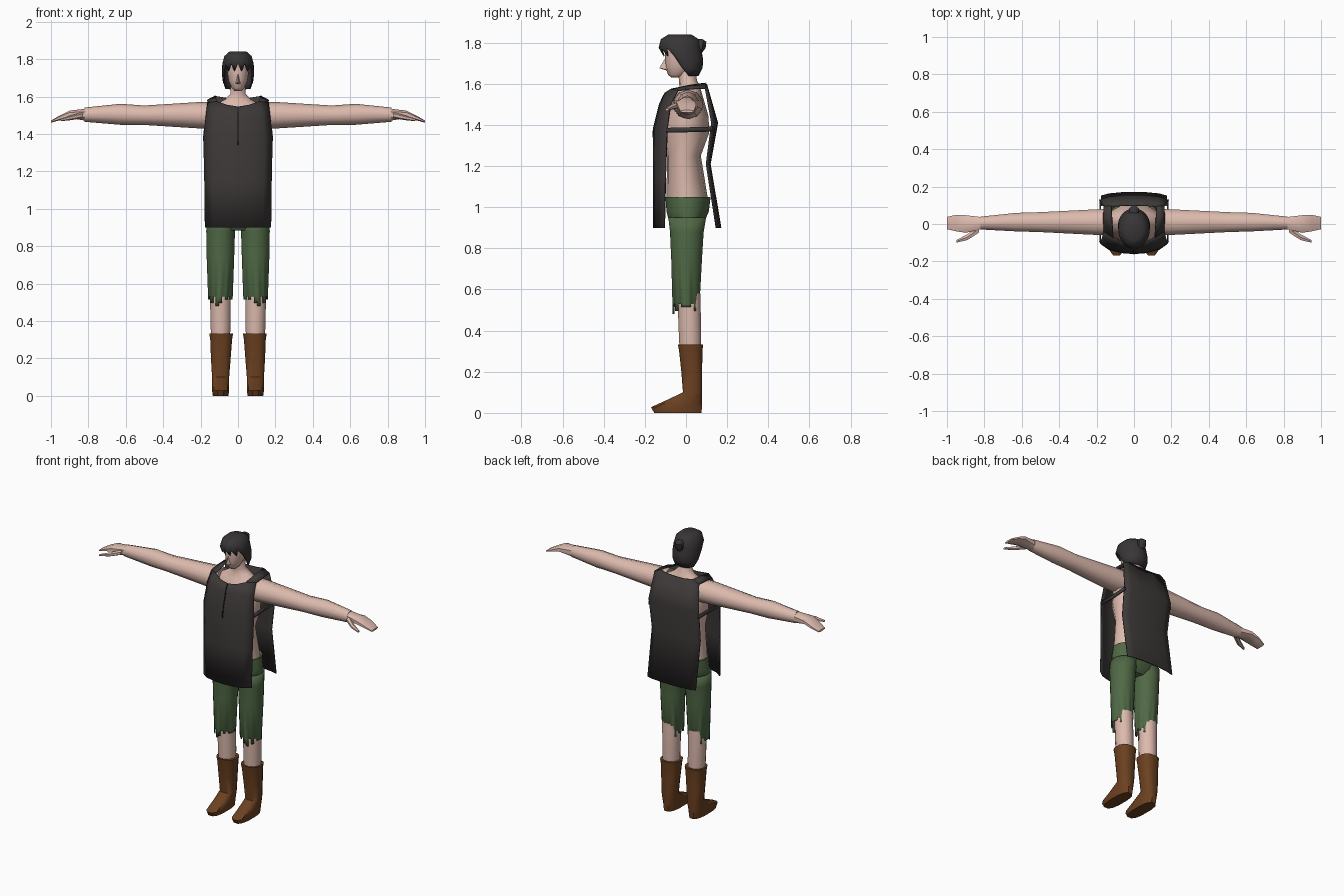
import bpy, bmesh, math, random

if "Cube" in bpy.data.objects:
    bpy.data.objects.remove(bpy.data.objects["Cube"])

random.seed(4)


def material(name, rgb):
    m = bpy.data.materials.new(name)
    m.diffuse_color = (*rgb, 1)
    m.use_nodes = True
    m.node_tree.nodes["Principled BSDF"].inputs["Base Color"].default_value = m.diffuse_color
    return m


SKIN = material("skin", (0.72, 0.49, 0.42))
CLOTH = material("charcoal cloth", (0.046, 0.040, 0.039))
HAIR = material("dark hair", (0.040, 0.036, 0.037))
GREEN = material("green cloth", (0.080, 0.140, 0.060))
LEATHER = material("brown leather", (0.150, 0.053, 0.015))
SEAM = material("dark seam", (0.012, 0.010, 0.010))


def finish(name, bm, mat, mirror=False, thick=0, angle=40):
    bmesh.ops.remove_doubles(bm, verts=bm.verts, dist=1e-5)
    bmesh.ops.recalc_face_normals(bm, faces=bm.faces)
    me = bpy.data.meshes.new(name)
    bm.to_mesh(me)
    bm.free()
    me.materials.append(mat)
    ob = bpy.data.objects.new(name, me)
    bpy.context.collection.objects.link(ob)
    bpy.ops.object.select_all(action='DESELECT')
    ob.select_set(True)
    bpy.context.view_layer.objects.active = ob
    bpy.ops.object.shade_smooth_by_angle(angle=math.radians(angle))
    if mirror:
        ob.modifiers.new("mirror", 'MIRROR')
    if thick:
        s = ob.modifiers.new("thickness", 'SOLIDIFY')
        s.thickness, s.offset = thick, 0
    return ob


def ring_points(center, r1, r2, n, axis='z', power=1.0):
    """Ellipse (or rounded box when power < 1) across the given axis."""
    pts = []
    for i in range(n):
        a = math.tau * (i + 0.5) / n
        c, s = math.cos(a), math.sin(a)
        u = r1 * math.copysign(abs(c) ** power, c)
        v = r2 * math.copysign(abs(s) ** power, s)
        x, y, z = center
        pts.append((x + u, y + v, z) if axis == 'z' else (x, y + u, z + v))
    return pts


def skin_rows(bm, rows, closed):
    vr = [[bm.verts.new(p) for p in row] for row in rows]
    for a, b in zip(vr, vr[1:]):
        n = len(a)
        for i in range(n if closed else n - 1):
            j = (i + 1) % n
            bm.faces.new((a[i], a[j], b[j], b[i]))
    return vr


def loft(name, rings, mat, n=12, axis='z', power=1.0, mirror=False, angle=40):
    """rings: (x, y, z, radius1, radius2) stacked along the axis."""
    bm = bmesh.new()
    vr = skin_rows(bm, [ring_points(r[:3], r[3], r[4], n, axis, power) for r in rings], True)
    bm.faces.new(vr[0])
    bm.faces.new(vr[-1])
    return finish(name, bm, mat, mirror, angle=angle)


def sheet(name, rows, mat, thick=0.008):
    bm = bmesh.new()
    skin_rows(bm, rows, False)
    return finish(name, bm, mat, True, thick)


# Torso and neck
loft("torso", [(0, .005, .98, .145, .095), (0, .005, 1.05, .148, .1),
               (0, -.01, 1.25, .125, .082), (0, 0, 1.36, .15, .112),
               (0, .005, 1.44, .155, .105), (0, .01, 1.51, .15, .08),
               (0, .015, 1.555, .125, .062), (0, .018, 1.585, .07, .05),
               (0, .01, 1.615, .042, .044), (0, .0, 1.68, .038, .042)], SKIN, 14, angle=50)

# Arms, hands and thumbs
loft("arms", [(.12, .01, 1.5, .075, .072), (.2, .01, 1.5, .072, .071),
              (.5, .01, 1.5, .056, .052), (.63, .01, 1.505, .052, .056),
              (.82, .005, 1.503, .036, .038)], SKIN, 10, 'x', mirror=True)
loft("hands", [(.815, .005, 1.503, .034, .034), (.90, 0, 1.505, .05, .021),
               (.95, .005, 1.487, .047, .014), (1.0, .005, 1.466, .035, .006)],
     SKIN, 8, 'x', .8, True)
loft("thumbs", [(.83, -.025, 1.5, .025, .016), (.89, -.07, 1.487, .018, .013),
                (.95, -.093, 1.475, .008, .007)], SKIN, 6, 'x', mirror=True)

# Head and nose
loft("head", [(0, -.055, 1.63, .018, .016), (0, -.04, 1.645, .034, .048),
              (0, -.025, 1.685, .052, .075), (0, -.022, 1.74, .06, .08),
              (0, -.025, 1.79, .055, .075)], SKIN, 14, angle=60)
bm = bmesh.new()
tip, top, left, right, under = [bm.verts.new(p) for p in (
    (0, -.13, 1.676), (0, -.095, 1.735), (-.014, -.09, 1.67), (.014, -.09, 1.67), (0, -.09, 1.664))]
for f in ((tip, top, left), (tip, right, top), (tip, left, under), (tip, under, right)):
    bm.faces.new(f)
finish("nose", bm, SKIN)

# Hair shell with ragged fringe and long sides: (z, centre y, radius x, radius y)
PROFILE = [(1.837, -.03, .045, .055), (1.815, -.03, .07, .09), (1.775, -.03, .081, .1),
           (1.72, -.01, .083, .09), (1.68, .0, .078, .078), (1.64, .012, .064, .046)]


def hair_at(z):
    for a, b in zip(PROFILE, PROFILE[1:]):
        if z >= b[0]:
            t = (a[0] - z) / (a[0] - b[0])
            return [p + (q - p) * t for p, q in zip(a, b)]
    return PROFILE[-1]


bm = bmesh.new()
rows = []
for level in PROFILE:
    row = []
    for i in range(28):
        a = math.tau * i / 28                       # 0 points to the front
        turn = min(a, math.tau - a)
        if turn < 1.15:
            hem = 1.735 if i % 2 else 1.775         # fringe teeth
        else:
            hem = 1.64 if turn > 1.6 or i % 2 else 1.67
        z, cy, rx, ry = hair_at(max(level[0], hem))
        row.append((rx * math.sin(a), cy - ry * math.cos(a), z))
    rows.append(row)
vr = skin_rows(bm, rows, True)
bm.faces.new(vr[0])
finish("hair", bm, HAIR, thick=.006, angle=45)
loft("hair_knot", [(0, .055, 1.745, .02, .02), (0, .068, 1.775, .03, .03),
                   (0, .073, 1.805, .027, .028), (0, .06, 1.818, .015, .02)], HAIR, 8)

# Tunic front and back panels, drawn as halves
COLS = [(0, 0), (.38, .1), (.76, .42), (1, 1)]


def panel_row(z, half, y_mid, y_side):
    return [(half * f, y_mid + (y_side - y_mid) * b, z) for f, b in COLS]


sheet("tunic_front", [panel_row(.9, .175, -.157, -.105), panel_row(1.15, .178, -.157, -.1),
                      panel_row(1.38, .183, -.155, -.092), panel_row(1.5, .17, -.125, -.075),
                      [(0, -.105, 1.545), (.06, -.1, 1.555), (.11, -.075, 1.572), (.162, -.04, 1.568)]],
      CLOTH)
sheet("tunic_back", [panel_row(.9, .176, .168, .148), panel_row(1.21, .177, .116, .1),
                     panel_row(1.41, .183, .152, .126),
                     [(0, .1, 1.59), (.06, .1, 1.592), (.12, .095, 1.602), (.162, .095, 1.58)]],
      CLOTH)
# Shoulder and side straps
sheet("shoulder_straps", [[(.11, -.075, 1.572), (.162, -.04, 1.568)],
                          [(.117, .02, 1.592), (.164, .03, 1.577)],
                          [(.12, .095, 1.602), (.162, .095, 1.58)]], CLOTH)
sheet("side_straps", [[(.182, -.095, z), (.176, .02, z + .003), (.182, .13, z + .006)]
                      for z in (1.362, 1.386)], CLOTH)
# Neck slit
sheet("neck_slit", [[(0, y, z), (.003, y, z)] for y, z in
                    ((-.161, 1.34), (-.16, 1.38), (-.13, 1.5), (-.11, 1.545))], SEAM, .003)

# Trousers: hips, then legs with torn hems
loft("trouser_hips", [(0, .0, .885, .1, .055), (0, .003, .92, .165, .085),
                      (0, .008, .98, .166, .105), (0, .01, 1.05, .155, .112)], GREEN, 16)
bm = bmesh.new()
N = 24
legs = [(.088, .006, .95, .078, .09), (.093, .004, .88, .075, .08), (.094, .003, .75, .072, .073),
        (.094, 0, .53, .064, .064)]
vr = skin_rows(bm, [ring_points((x, y, z), rx, ry, N) for x, y, z, rx, ry in legs], True)
for i in range(N):
    if i % 5 in (0, 2, 3):
        a, b = vr[-1][i], vr[-1][(i + 1) % N]
        drop = random.choice((.015, .035, .05))
        c, d = [bm.verts.new((v.co.x, v.co.y, v.co.z - drop)) for v in (b, a)]
        bm.faces.new((a, b, c, d))
finish("trouser_legs", bm, GREEN, True, .005)

# Shins and boots
loft("shins", [(.093, .02, .3, .05, .052), (.093, .02, .36, .055, .056),
               (.095, .014, .58, .058, .058)], SKIN, 12, mirror=True)
loft("boots", [(.093, -.04, 0, .043, .118), (.093, -.046, .028, .047, .127),
               (.093, -.005, .065, .047, .085), (.093, .032, .1, .047, .048),
               (.092, .028, .2, .054, .052), (.09, .023, .3, .06, .058),
               (.09, .022, .332, .065, .063)], LEATHER, 12, power=.75, mirror=True)
